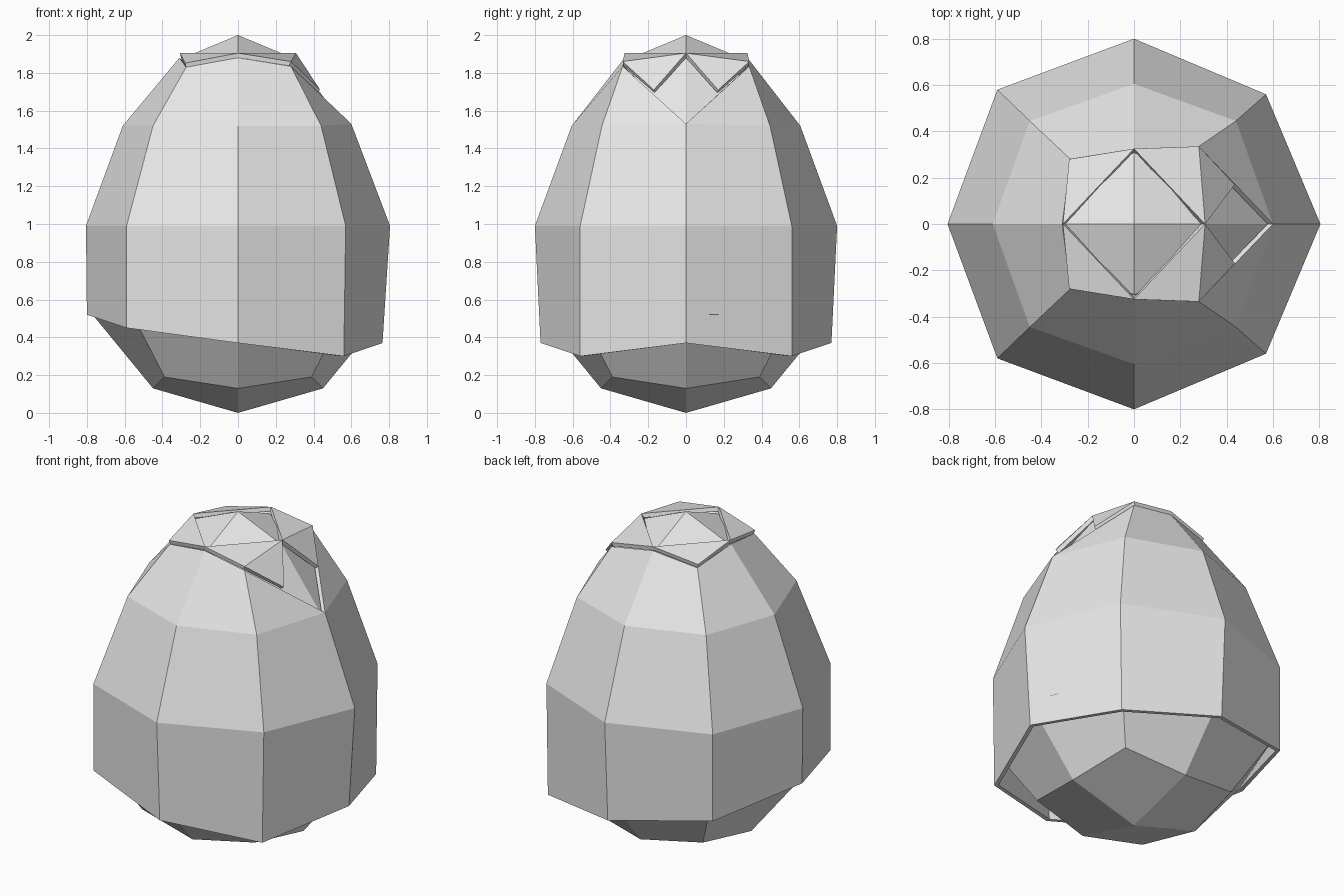
import bpy
import bmesh
from math import cos, sin, pi

cube = bpy.data.objects.get("Cube")
if cube:
    bpy.data.objects.remove(cube)

grey = bpy.data.materials.new("plain_grey")
grey.use_nodes = True
grey.diffuse_color = (0.8, 0.8, 0.8, 1)
grey.node_tree.nodes["Principled BSDF"].inputs["Base Color"].default_value = (0.8, 0.8, 0.8, 1)


def make_object(name, bm, thickness=0):
    loose = [v for v in bm.verts if not v.link_faces]
    bmesh.ops.delete(bm, geom=loose, context='VERTS')
    mesh = bpy.data.meshes.new(name)
    bm.to_mesh(mesh)
    bm.free()
    mesh.materials.append(grey)
    obj = bpy.data.objects.new(name, mesh)
    bpy.context.collection.objects.link(obj)
    if thickness:
        mod = obj.modifiers.new("thickness", 'SOLIDIFY')
        mod.thickness = thickness
        mod.offset = -1
    return obj


def egg_ring(bm, r_edge, z_edge, r_diag, z_diag):
    """Eight points, alternating edge middles and corners."""
    ring = []
    for i in range(8):
        r, z = (r_diag, z_diag) if i % 2 else (r_edge, z_edge)
        ring.append(bm.verts.new((r * cos(i * pi / 4), r * sin(i * pi / 4), z)))
    return ring


def mirrored_ring(bm, half):
    """Five points from +x round to -x, mirrored across y."""
    points = half + [(x, -y, z) for x, y, z in half[3:0:-1]]
    return [bm.verts.new(p) for p in points]


def quad(bm, low, high, i):
    j = (i + 1) % 8
    bm.faces.new((low[i], low[j], high[j], high[i]))


# Inner egg: rounded-cube topology with four quads at each pole
bm = bmesh.new()
rings = [egg_ring(bm, *r) for r in (
    (0.45, 0.13, 0.55, 0.19),
    (0.77, 0.52, 0.79, 0.52),
    (0.77, 1.0, 0.78, 1.0),
    (0.575, 1.51, 0.595, 1.51),
    (0.30, 1.875, 0.375, 1.82))]
for low, high in zip(rings, rings[1:]):
    for i in range(8):
        quad(bm, low, high, i)
bottom = bm.verts.new((0, 0, 0))
top = bm.verts.new((0, 0, 2))
for i in range(0, 8, 2):
    a, b, c = i, i + 1, (i + 2) % 8
    bm.faces.new((bottom, rings[0][c], rings[0][b], rings[0][a]))
    bm.faces.new((top, rings[-1][a], rings[-1][b], rings[-1][c]))
make_object("inner_egg", bm)

# Outer shell: slanted lower rim, open top, notch on the +x side
bm = bmesh.new()
rim, belly, shoulder, crown = [mirrored_ring(bm, half) for half in (
    [(0.765, 0, 0.37), (0.56, 0.56, 0.30), (0, 0.77, 0.37),
     (-0.59, 0.58, 0.45), (-0.80, 0, 0.52)],
    [(0.805, 0, 0.99), (0.57, 0.56, 0.99), (0, 0.80, 0.99),
     (-0.59, 0.58, 0.99), (-0.805, 0, 0.99)],
    [(0.60, 0, 1.53), (0.44, 0.445, 1.52), (0, 0.605, 1.52),
     (-0.45, 0.445, 1.52), (-0.61, 0, 1.52)],
    [(0.31, 0, 1.88), (0.28, 0.335, 1.835), (0, 0.325, 1.88),
     (-0.275, 0.28, 1.83), (-0.31, 0, 1.88)])]
for i in range(8):
    quad(bm, rim, belly, i)
    quad(bm, belly, shoulder, i)
    if 0 < i < 7:
        quad(bm, shoulder, crown, i)
bm.faces.new((shoulder[0], shoulder[1], crown[1]))
bm.faces.new((shoulder[7], shoulder[0], crown[7]))
make_object("outer_shell", bm, 0.025)

# Four raised corner chips around the crown
for side, label in ((-1, "front"), (1, "back")):
    mid = (0, side * 0.325, 1.905)
    corner = (0.28, side * 0.335, 1.86)
    inner = (0.307, 0, 1.905)
    tooth = (0.435, side * 0.17, 1.71)
    chips = {
        "left": [(mid, corner, inner), (corner, tooth, inner)],
        "right": [(mid, (-0.28, side * 0.28, 1.852), (-0.307, 0, 1.905))]}
    for hand, triangles in chips.items():
        bm = bmesh.new()
        for tri in triangles:
            face = bm.faces.new([bm.verts.new(p) for p in tri])
            face.normal_update()
            if face.normal.z < 0:
                face.normal_flip()
        bmesh.ops.remove_doubles(bm, verts=bm.verts[:], dist=0.001)
        make_object(f"{label}_{hand}_chip", bm, 0.025)
